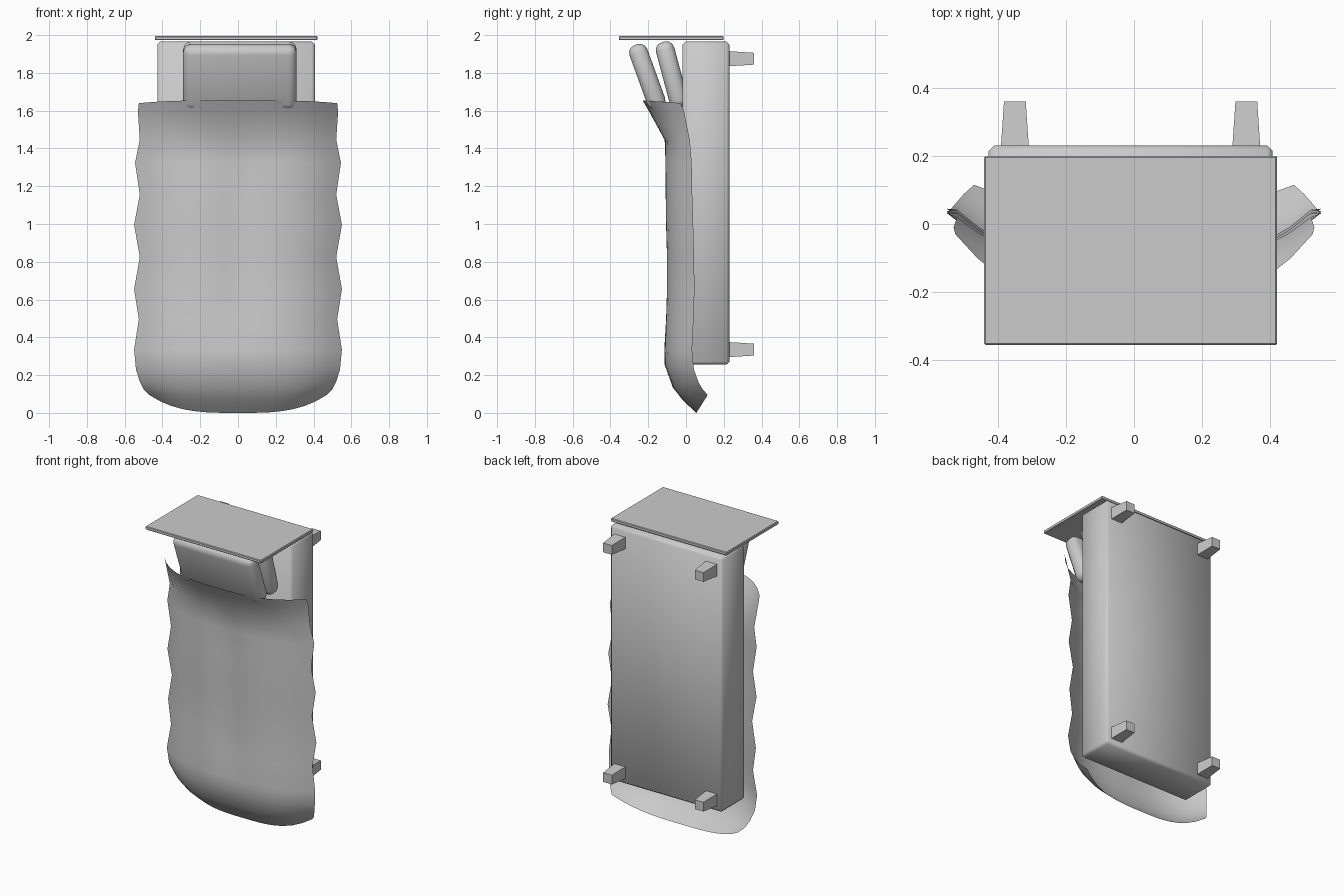
import bpy, bmesh, math
from mathutils import Matrix

if "Cube" in bpy.data.objects:
    bpy.data.objects.remove(bpy.data.objects["Cube"])


def finish(name, bm, angle=None):
    bmesh.ops.recalc_face_normals(bm, faces=bm.faces)
    me = bpy.data.meshes.new(name)
    bm.to_mesh(me)
    bm.free()
    ob = bpy.data.objects.new(name, me)
    bpy.context.collection.objects.link(ob)
    if angle:
        bpy.ops.object.select_all(action='DESELECT')
        ob.select_set(True)
        bpy.context.view_layer.objects.active = ob
        bpy.ops.object.shade_smooth_by_angle(angle=math.radians(angle))
    return ob


def box(name, centre, size, bevel=0, segs=1, tilt=0, taper=1, angle=None):
    bm = bmesh.new()
    bmesh.ops.create_cube(bm, size=1)
    for v in bm.verts:
        k = taper if v.co.y > 0 else 1
        v.co.x *= size[0] * k
        v.co.y *= size[1]
        v.co.z *= size[2] * k
    if bevel:
        bmesh.ops.bevel(bm, geom=bm.edges[:], offset=bevel, segments=segs,
                        profile=0.5, affect='EDGES')
    bm.transform(Matrix.Translation(centre) @ Matrix.Rotation(math.radians(tilt), 4, 'X'))
    return finish(name, bm, angle)


# Mattress, headboard and feet
box("mattress", (-0.01, 0.106, 1.115), (0.835, 0.248, 1.71), bevel=0.016, angle=60)
box("headboard", (-0.01, -0.078, 1.989), (0.86, 0.555, 0.022), bevel=0.004)
for side, x in (("left", -0.35), ("right", 0.33)):
    for end, z in (("head", 1.88), ("foot", 0.34)):
        box(f"{end}_{side}_foot", (x, 0.293, z), (0.082, 0.134, 0.08), taper=0.78)

# Two leaning pillows
box("front_pillow", (0.01, -0.205, 1.785), (0.60, 0.10, 0.36), 0.042, 3, 20, angle=60)
box("back_pillow", (0.01, -0.075, 1.795), (0.60, 0.10, 0.36), 0.042, 3, 15, angle=60)

# Draped blanket: rows of (half width, z middle, z edge, y middle, y edge)
rows = [
    (0.525, 1.66, 1.645, -0.23, -0.03), (0.53, 1.60, 1.60, -0.195, -0.01),
    (0.52, 1.45, 1.45, -0.113, 0.02), (0.545, 1.33, 1.33, -0.113, 0.03),
    (0.52, 1.16, 1.16, -0.112, 0.033), (0.55, 1.00, 1.00, -0.11, 0.038),
    (0.52, 0.83, 0.83, -0.105, 0.042), (0.55, 0.66, 0.66, -0.105, 0.045),
    (0.525, 0.50, 0.50, -0.11, 0.04), (0.55, 0.34, 0.34, -0.115, 0.032),
    (0.54, 0.26, 0.235, -0.113, 0.042), (0.52, 0.14, 0.17, -0.07, 0.065),
    (0.50, 0.07, 0.13, -0.015, 0.088), (0.47, 0.005, 0.10, 0.055, 0.115),
]
N = 16
bm = bmesh.new()
grid = []
for i, (w, zm, ze, ym, ye) in enumerate(rows):
    line = []
    for j in range(N + 1):
        u = 2 * j / N - 1
        s = abs(u) ** 3.3
        # shallow valley down the middle
        dip = 0.018 * max(0, 1 - abs(u) / 0.3) if 2 < i < 9 else 0
        line.append(bm.verts.new((w * u, ym + (ye - ym) * s + dip, zm + (ze - zm) * s)))
    grid.append(line)
for a, b in zip(grid, grid[1:]):
    for j in range(N):
        bm.faces.new((a[j], b[j], b[j + 1], a[j + 1]))
finish("blanket", bm, 80)

bpy.context.view_layer.update()
# Rest exactly on the ground
low = min((o.matrix_world @ v.co).z for o in bpy.data.objects for v in o.data.vertices)
for o in bpy.data.objects:
    o.location.z -= low
